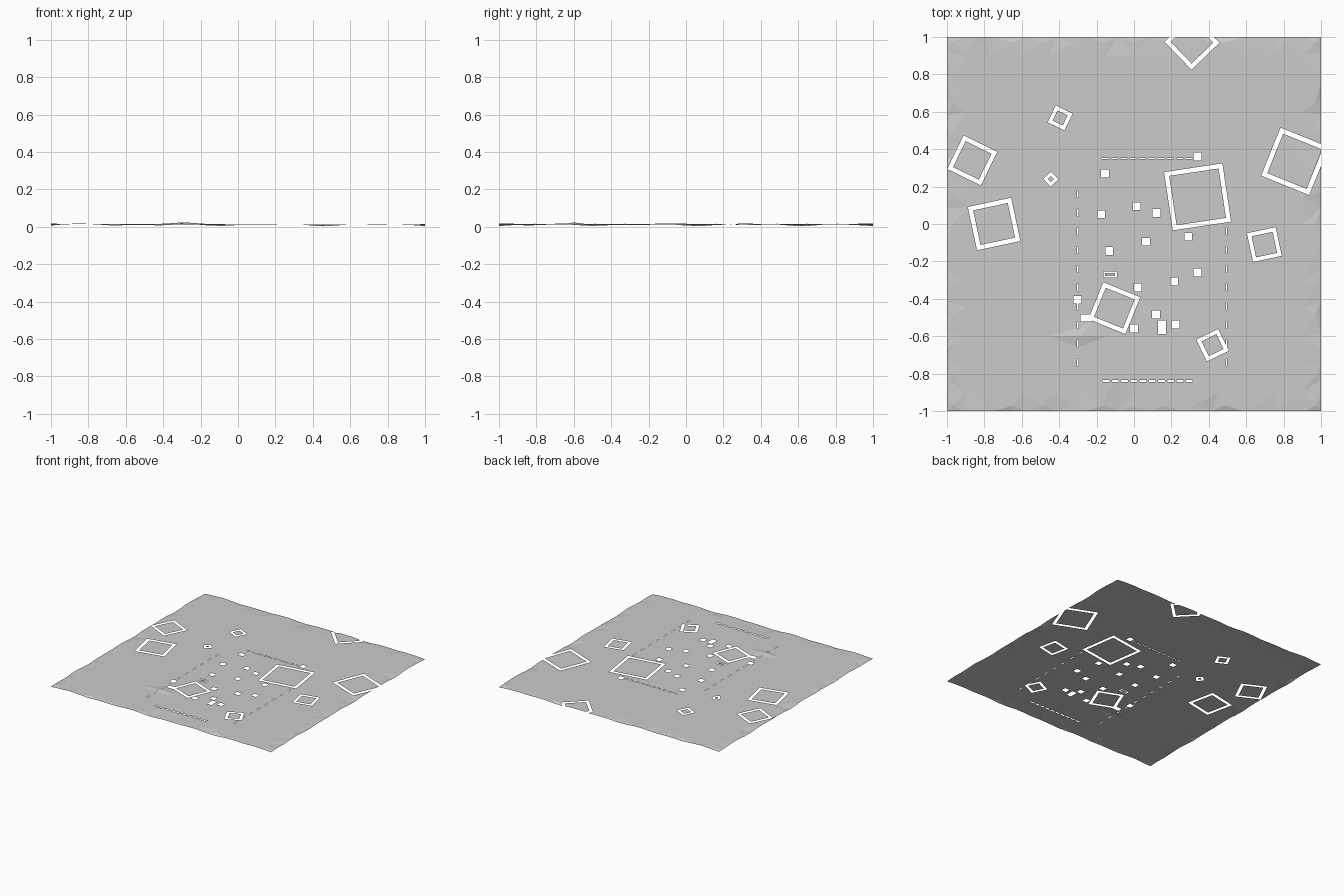
import bpy, math
from mathutils import Vector
from mathutils.geometry import delaunay_2d_cdt

if "Cube" in bpy.data.objects:
    bpy.data.objects.remove(bpy.data.objects["Cube"])

# Square outlines cut as thin frames: x, y, side, angle in degrees, frame width
FRAMES = [
    (0.34, 0.145, 0.315, 8.5, 0.024), (-0.105, -0.45, 0.213, -22, 0.023),
    (0.42, -0.648, 0.13, 26, 0.021), (0.697, -0.11, 0.157, 12, 0.021),
    (0.86, 0.335, 0.277, -22, 0.025), (0.31, 0.972, 0.208, 44, 0.023),
    (-0.395, 0.567, 0.1, -26, 0.02), (-0.445, 0.24, 0.057, 43, 0.017),
    (-0.865, 0.34, 0.2, -26, 0.023), (-0.748, 0.0, 0.237, 12, 0.024)]
# Small square openings
SQUARES = [
    (.34, .36), (-.155, .27), (.015, .095), (.12, .058), (-.175, .052),
    (.065, -.095), (.29, -.068), (-.132, -.145), (.34, -.26), (.215, -.308),
    (.02, -.34), (-.302, -.405), (.117, -.483), (0, -.558), (.222, -.538)]


def rect(x, y, w, h, angle=0):
    return (x, y, w / 2, h / 2, math.radians(angle))


def corners(r):
    x, y, w, h, a = r
    c, s = math.cos(a), math.sin(a)
    return [Vector((x + u * c - v * s, y + u * s + v * c))
            for u, v in ((-w, -h), (w, -h), (w, h), (-w, h))]


def inside(p, r):
    x, y, w, h, a = r
    dx, dy = p.x - x, p.y - y
    c, s = math.cos(a), math.sin(a)
    return abs(dx * c + dy * s) < w and abs(dy * c - dx * s) < h


def height(p):
    # Nearly level land, slightly raised on the left, one low ridge, wavy rim
    z = 0.0135 + 0.005 * max(0, -p.x - 0.4)
    z += 0.010 * math.exp(-((p.x + 0.28) / 0.08) ** 2 - ((p.y + 0.6) / 0.03) ** 2)
    if max(abs(p.x), abs(p.y)) > 0.999:
        t = p.x if abs(p.y) > 0.999 else p.y + 0.4
        z += 0.006 * math.sin(17 * t) * math.cos(5 * t + 1) - 0.004
    return max(z, 0.0)


# Openings and the islands left inside the frames
holes, islands = [], []
for x, y, s, a, t in FRAMES:
    holes.append(rect(x, y, s, s, a))
    islands.append((rect(x, y, s - 2 * t, s - 2 * t, a), holes[-1]))
holes.append(rect(-0.128, -0.27, 0.072, 0.032))
islands.append((rect(-0.128, -0.27, 0.052, 0.018), holes[-1]))
holes += [rect(x, y, 0.042, 0.042) for x, y in SQUARES]
holes += [rect(-0.255, -0.503, 0.06, 0.038), rect(0.15, -0.552, 0.042, 0.07)]

# Dashed lines around the inner field
for i in range(10):
    holes.append(rect(-0.152 + i * 0.0495, 0.35, 0.036, 0.006))
    holes.append(rect(-0.15 + i * 0.0495, -0.84, 0.036, 0.011))
    holes.append(rect(-0.3, 0.16 - i * 0.1, 0.007, 0.038))
    if i > 1:
        holes.append(rect(0.495, 0.16 - i * 0.1, 0.007, 0.038))

# Constrained triangulation of rim, grid points and all outlines
pts, edges = [], []


def add_loop(loop):
    n, k = len(pts), len(loop)
    pts.extend(loop)
    edges.extend((n + i, n + (i + 1) % k) for i in range(k))


box = corners(rect(0, 0, 2, 2))
add_loop([box[i].lerp(box[(i + 1) % 4], j / 24) for i in range(4) for j in range(24)])
for r in holes + [i[0] for i in islands]:
    add_loop(corners(r))
pts += [Vector((-0.9 + 0.15 * i, -0.9 + 0.15 * j)) for i in range(13) for j in range(13)]
pts += [Vector((-0.28, -0.6))]
pts += [Vector((s * 0.97, -0.97 + k * 0.1617)) for s in (-1, 1) for k in range(13)]
pts += [Vector((-0.97 + k * 0.1617, s * 0.97)) for s in (-1, 1) for k in range(1, 12)]
verts, _, tris, *_ = delaunay_2d_cdt(pts, edges, [], 0, 1e-5)

ground, panels = [], []
for t in tris:
    c = (verts[t[0]] + verts[t[1]] + verts[t[2]]) / 3
    if max(abs(c.x), abs(c.y)) > 1:
        continue
    home = next((o for i, o in islands if inside(c, i)), None)
    if any(h is not home and inside(c, h) for h in holes):
        continue
    (panels if home else ground).append(list(t))


def make(name, faces):
    used = sorted({i for f in faces for i in f})
    idx = {v: i for i, v in enumerate(used)}
    me = bpy.data.meshes.new(name)
    me.from_pydata([(verts[i].x, verts[i].y, height(verts[i])) for i in used], [],
                   [[idx[i] for i in f] for f in faces])
    bpy.context.collection.objects.link(bpy.data.objects.new(name, me))


make("ground_sheet", ground)
make("framed_panels", panels)
